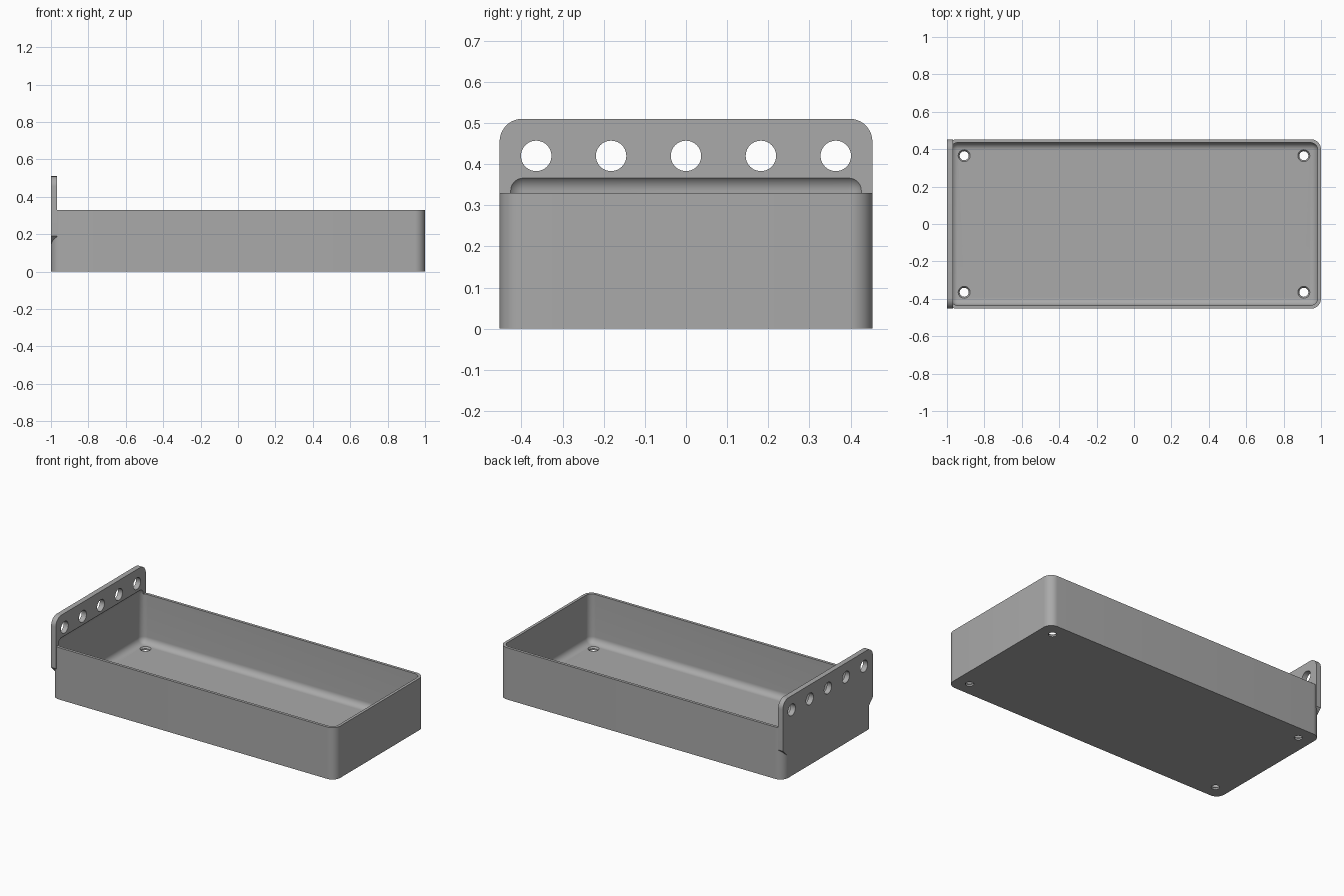
import bpy, bmesh
from math import pi, cos, sin
from mathutils import Matrix, Vector

old = bpy.data.objects.get("Cube")
if old:
    bpy.data.objects.remove(old, do_unlink=True)

HALF_L, HALF_W, WALL_H = 1.0, 0.453, 0.33
WALL, FLOOR = 0.018, 0.02
CORNER, FILLET = 0.055, 0.04
PLATE_T, PLATE_TOP = 0.033, 0.51

grey = bpy.data.materials.new("plain grey")
grey.use_nodes = True
colour = (0.40, 0.40, 0.40, 1)
grey.diffuse_color = colour
grey.node_tree.nodes["Principled BSDF"].inputs["Base Color"].default_value = colour


def finish(bm, name):
    bmesh.ops.recalc_face_normals(bm, faces=bm.faces)
    mesh = bpy.data.meshes.new(name)
    bm.to_mesh(mesh)
    bm.free()
    mesh.materials.append(grey)
    ob = bpy.data.objects.new(name, mesh)
    bpy.context.collection.objects.link(ob)
    return ob


def rounded_box(name, low, high, radius, all_edges=False):
    """Box between two corners, with its upright (or all) edges rounded."""
    low, high = Vector(low), Vector(high)
    bm = bmesh.new()
    bmesh.ops.create_cube(bm, size=1, matrix=Matrix.Translation((low + high) / 2)
                          @ Matrix.Diagonal((high - low).to_4d()))
    edges = [e for e in bm.edges
             if all_edges or abs(e.verts[0].co.z - e.verts[1].co.z) > 0.01]
    bmesh.ops.bevel(bm, geom=edges, offset=radius, segments=10, profile=0.5,
                    affect='EDGES', clamp_overlap=True)
    return finish(bm, name)


def cone(name, at, r1, r2, depth, axis='Z'):
    bm = bmesh.new()
    turn = Matrix.Rotation(pi / 2, 4, 'Y') if axis == 'X' else Matrix()
    bmesh.ops.create_cone(bm, cap_ends=True, segments=40, radius1=r1, radius2=r2,
                          depth=depth, matrix=Matrix.Translation(at) @ turn)
    return finish(bm, name)


def combine(target, other, operation):
    mod = target.modifiers.new(operation.lower(), 'BOOLEAN')
    mod.operation, mod.solver, mod.object = operation, 'EXACT', other
    bpy.context.view_layer.objects.active = target
    bpy.ops.object.modifier_apply(modifier=mod.name)
    bpy.data.objects.remove(other, do_unlink=True)


# Outer block of the tray
tray = rounded_box("tray", (-HALF_L, -HALF_W, 0), (HALF_L, HALF_W, WALL_H), CORNER)

# Hanging plate: round top corners, bottom corners sloping in to the block
right = [(HALF_W - 0.12, 0.07), (HALF_W, 0.19)]
for i in range(11):
    a = pi / 2 * i / 10
    right.append((HALF_W - CORNER + CORNER * cos(a), PLATE_TOP - CORNER + CORNER * sin(a)))
outline = right + [(-y, z) for y, z in reversed(right)]
bm = bmesh.new()
face = bm.faces.new([bm.verts.new((-HALF_L, y, z)) for y, z in outline])
sweep = bmesh.ops.extrude_face_region(bm, geom=[face])
bmesh.ops.translate(bm, vec=(PLATE_T, 0, 0),
                    verts=[v for v in sweep["geom"] if isinstance(v, bmesh.types.BMVert)])
combine(tray, finish(bm, "hanging_plate"), 'UNION')

# Filleted cavity, whose rounded top bites into the plate
x, y = HALF_L - WALL, HALF_W - WALL
combine(tray, rounded_box("cavity", (-x, -y, FLOOR), (x, y, 0.375), FILLET, True), 'DIFFERENCE')

# Row of holes through the plate
for i in range(-2, 3):
    combine(tray, cone("plate_hole", (-HALF_L, i * 0.182, 0.42), 0.037, 0.037, 0.2, 'X'),
            'DIFFERENCE')

# Countersunk holes in the floor corners
for sx in (-1, 1):
    for sy in (-1, 1):
        at = (sx * 0.908, sy * 0.365)
        combine(tray, cone("floor_hole", (*at, 0), 0.024, 0.024, 0.1), 'DIFFERENCE')
        combine(tray, cone("countersink", (*at, FLOOR), 0.024, 0.04, 0.02), 'DIFFERENCE')

bpy.ops.object.select_all(action='DESELECT')
tray.select_set(True)
bpy.context.view_layer.objects.active = tray
bpy.ops.object.shade_smooth_by_angle(angle=0.5)
